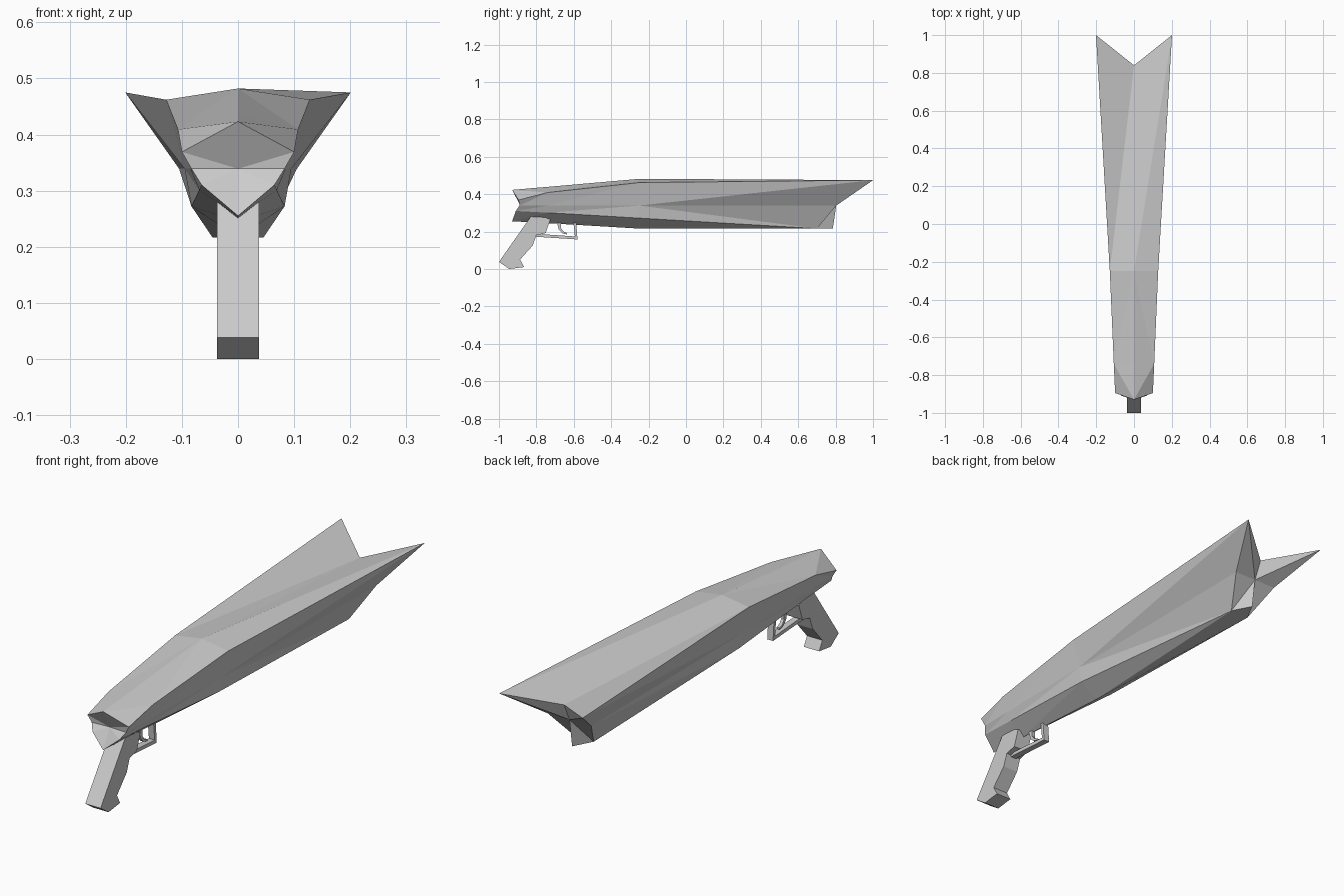
import bpy, bmesh

if "Cube" in bpy.data.objects:
    bpy.data.objects.remove(bpy.data.objects["Cube"])


def finish(bm, name):
    bmesh.ops.recalc_face_normals(bm, faces=bm.faces)
    mesh = bpy.data.meshes.new(name)
    bm.to_mesh(mesh)
    bm.free()
    obj = bpy.data.objects.new(name, mesh)
    bpy.context.collection.objects.link(obj)
    return obj


def plate(name, profile, half_width):
    """Extrude a (y, z) outline symmetrically across x."""
    bm = bmesh.new()
    face = bm.faces.new([bm.verts.new((-half_width, y, z)) for y, z in profile])
    ext = bmesh.ops.extrude_face_region(bm, geom=[face])
    verts = [v for v in ext["geom"] if isinstance(v, bmesh.types.BMVert)]
    bmesh.ops.translate(bm, verts=verts, vec=(2 * half_width, 0, 0))
    return finish(bm, name)


# Body: half sections (ridge, top edge, waist, chine, keel), rear to front
sections = [
    [(0, -.93, .423), (.1, -.895, .369), (.083, -.89, .339), (.065, -.91, .31), (0, -.93, .255)],
    [(0, -.74, .439), (.107, -.74, .409), (.085, -.74, .339), (.069, -.74, .301), (0, -.74, .245)],
    [(0, -.25, .482), (.128, -.25, .462), (.095, -.25, .339), (.083, -.25, .272), (0, -.25, .216)],
    [(0, .84, .418), (.201, 1, .475), (.105, .803, .339), (.045, .70, .216), (0, .785, .216)],
]
bm = bmesh.new()
for side in (1, -1):
    rows = [[bm.verts.new((side * x, y, z)) for x, y, z in s] for s in sections]
    for k in range(3):
        a, b = rows[k], rows[k + 1]
        for i in range(4):
            # The folds across the panels run differently on the two sides
            if (k, i) == (0, 0) or (k == 2 and side > 0 and i in (0, 2)):
                tris = (a[i], a[i + 1], b[i + 1]), (a[i], b[i + 1], b[i])
            else:
                tris = (a[i], a[i + 1], b[i]), (a[i + 1], b[i + 1], b[i])
            for t in tris:
                bm.faces.new(t)
    # Faceted rear and muzzle ends around a waist centre point
    for row, y in ((rows[0], -.885), (rows[-1], .803)):
        centre = bm.verts.new((0, y, .339))
        for i in range(4):
            bm.faces.new((centre, row[i], row[i + 1]))
bmesh.ops.remove_doubles(bm, verts=bm.verts, dist=0.0005)
finish(bm, "body")

# Grip
plate("grip", [(-.83, .28), (-1, .038), (-.945, 0), (-.865, .01), (-.887, .05),
               (-.82, .125), (-.80, .18), (-.75, .192), (-.725, .265), (-.78, .285)], .037)

# Trigger guard and trigger
plate("trigger_guard", [(-.80, .172), (-.58, .158), (-.587, .25), (-.602, .25),
                        (-.594, .174), (-.80, .188)], .014)
plate("trigger", [(-.69, .25), (-.68, .21), (-.66, .19), (-.635, .184), (-.635, .192),
                  (-.655, .2), (-.667, .217), (-.667, .25)], .007)
